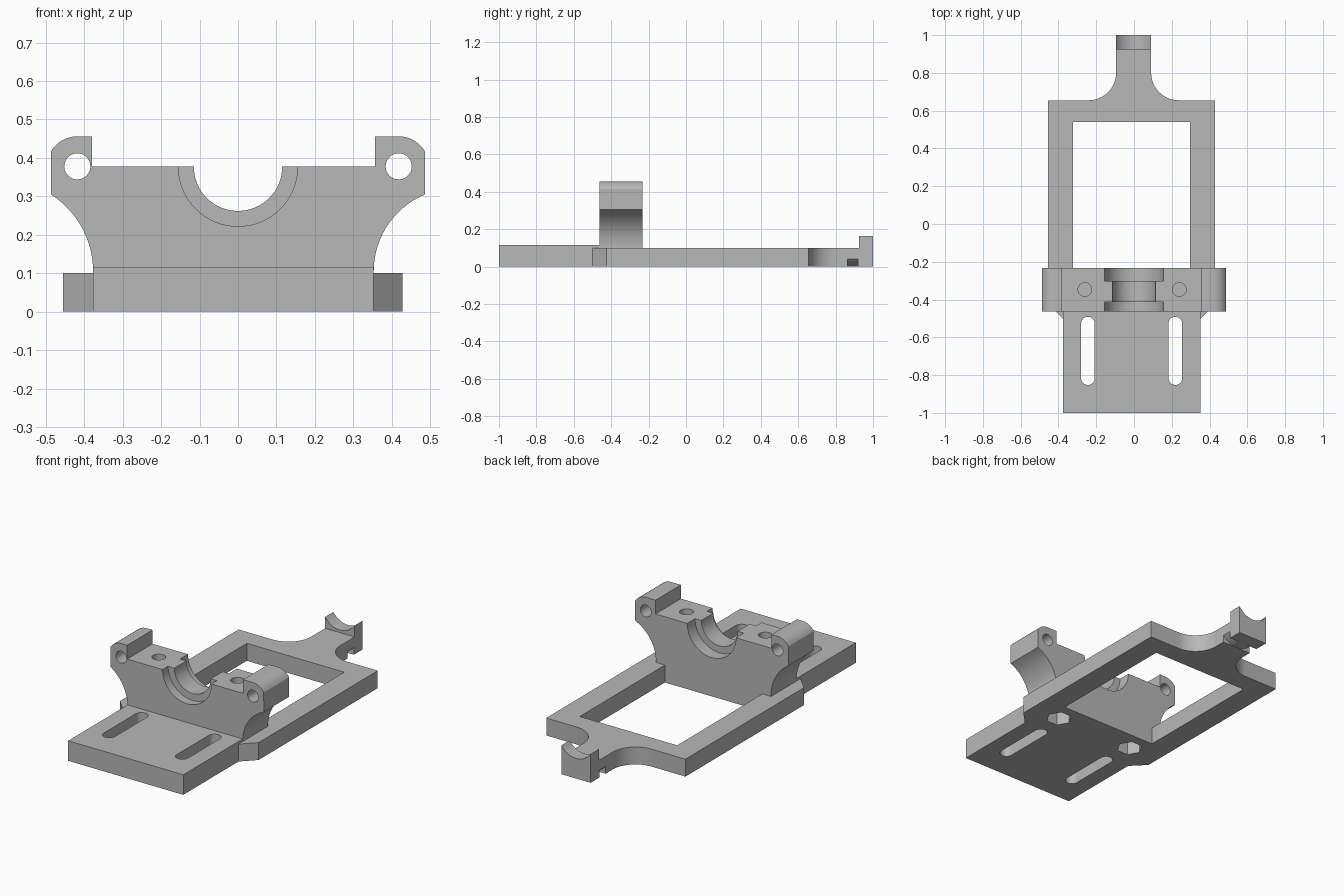
import bpy, bmesh
from math import sin, cos, pi, radians, atan2
from mathutils import Matrix, Vector

cube = bpy.data.objects.get("Cube")
if cube:
    bpy.data.objects.remove(cube)

grey = bpy.data.materials.new("plain_grey")
grey.use_nodes = True
grey.diffuse_color = (0.48, 0.48, 0.48, 1)
grey.node_tree.nodes["Principled BSDF"].inputs["Base Color"].default_value = (0.48, 0.48, 0.48, 1)


def arc(cx, cy, r, a0, a1, n=20):
    """Points on an arc, angles in degrees."""
    steps = [radians(a0 + (a1 - a0) * i / n) for i in range(n + 1)]
    return [(cx + r * cos(a), cy + r * sin(a)) for a in steps]


def prism(name, outline, lo, hi, axis="z"):
    """Extrude a flat outline along z (outline is x, y) or along y (outline is x, z)."""
    place = (lambda p: (p[0], p[1], lo)) if axis == "z" else (lambda p: (p[0], lo, p[1]))
    step = Vector((0, 0, hi - lo)) if axis == "z" else Vector((0, hi - lo, 0))
    bm = bmesh.new()
    face = bm.faces.new([bm.verts.new(place(p)) for p in outline])
    top = bmesh.ops.extrude_face_region(bm, geom=[face])["geom"]
    bmesh.ops.translate(bm, vec=step, verts=[v for v in top if isinstance(v, bmesh.types.BMVert)])
    bmesh.ops.recalc_face_normals(bm, faces=bm.faces)
    mesh = bpy.data.meshes.new(name)
    bm.to_mesh(mesh)
    bm.free()
    obj = bpy.data.objects.new(name, mesh)
    mesh.materials.append(grey)
    bpy.context.collection.objects.link(obj)
    return obj


def box(x0, x1, y0, y1):
    return [(x0, y0), (x1, y0), (x1, y1), (x0, y1)]


def disc(x, y, r, n=64):
    return arc(x, y, r, 0, 360 - 360 / n, n - 1)


def carve(obj, cuts):
    """Subtract each (outline, lo, hi, axis) prism, then smooth the curved walls."""
    cutters = []
    for cut in cuts:
        cutter = prism("cutter", *cut)
        cutter.hide_render = True
        mod = obj.modifiers.new("cut", "BOOLEAN")
        mod.operation, mod.solver, mod.object = "DIFFERENCE", "EXACT", cutter
        cutters.append(cutter)
    bpy.context.view_layer.update()
    baked = bpy.data.meshes.new_from_object(obj.evaluated_get(bpy.context.evaluated_depsgraph_get()))
    obj.modifiers.clear()
    obj.data = baked
    for cutter in cutters:
        bpy.data.objects.remove(cutter)
    bpy.ops.object.select_all(action="DESELECT")
    obj.select_set(True)
    bpy.context.view_layer.objects.active = obj
    bpy.ops.object.shade_smooth_by_angle(angle=radians(30))


# Shared dimensions
PL, PR = -0.377, 0.353          # plate sides
FL, FR = -0.455, 0.428          # frame sides
NL, NR = -0.095, 0.091          # neck sides
FRONT, BACK = -0.462, -0.232    # bearing block front and back
DECK, TAIL, FILLET = 0.10, 0.925, 0.145
SCREWS = (-0.26, 0.24)

# Slotted plate
plate = prism("slotted_plate", box(PL, PR, -1, FRONT), 0, 0.115)
slots = []
for x in (-0.244, 0.219):
    outline = arc(x, -0.527, 0.036, 0, 180) + arc(x, -0.816, 0.036, 180, 360)
    slots.append((outline, -0.1, 0.3, "z"))
carve(plate, slots)

# Frame with chamfered shoulders and a filleted neck
shoulder = 0.655
outline = [(PL, FRONT), (PR, FRONT), (PR, -0.5), (FR, -0.425), (FR, shoulder)]
outline += arc(NR + FILLET, shoulder + FILLET, FILLET, 270, 180)
outline += [(NR, TAIL), (NL, TAIL)]
outline += arc(NL - FILLET, shoulder + FILLET, FILLET, 0, -90)
outline += [(FL, shoulder), (FL, -0.42), (PL, -0.5)]
frame = prism("base_frame", outline, 0, DECK)
frame_cuts = [(box(-0.322, 0.296, BACK, 0.54), -0.1, 0.3, "z")]
# Hexagonal nut pockets
for x in SCREWS:
    frame_cuts.append((disc(x, -0.347, 0.07, 6), -0.1, 0.3, "z"))
# Curved strap groove under each side of the neck
mid, r = (NL + NR) / 2, 0.127
groove = arc(mid, r + 0.001, r, 270, 325)
frame_cuts.append((groove + [(mid + 0.15, groove[-1][1]), (mid + 0.15, -0.05), (mid, -0.05)], 0.864, 0.92, "y"))
mirrored = [(2 * mid - x, z) for x, z in groove]
frame_cuts.append((mirrored + [(mid - 0.15, groove[-1][1]), (mid - 0.15, -0.05), (mid, -0.05)], 0.864, 0.92, "y"))
carve(frame, frame_cuts)

# Bearing block with flared sides and rounded lugs
SIDE, AXIS, TOP, FLARE = 0.487, 0.377, 0.456, 0.305


def block_side(foot):
    """Half profile on the +x side, from the foot up to the inner lug corner."""
    dx, dz = SIDE - foot, FLARE - 0.105
    rad = (dx * dx + dz * dz) / (2 * dx)
    end = 180 - math_deg(atan2(dz, rad - dx))
    pts = [(foot, DECK)] + arc(foot + rad, 0.105, rad, 180, end)
    lug = TOP - AXIS
    start = math_deg(atan2(0.039, SIDE - 0.418))
    pts += arc(0.418, AXIS, lug, start, 90, 12)
    return pts + [(foot + 0.003, TOP), (foot + 0.003, AXIS)]


def math_deg(a):
    return a * 180 / pi


left = block_side(PR)
right = [(-x, z) for x, z in reversed(block_side(-PL))]
block = prism("bearing_block", left + right, FRONT, BACK, "y")
block_cuts = [(disc(0, AXIS, 0.115), -0.6, 0, "y"),
              (disc(0, AXIS, 0.155), -0.6, -0.412, "y"),
              (disc(0, AXIS, 0.155), -0.303, 0, "y")]
for x in (-0.418, 0.418):
    block_cuts.append((disc(x, AXIS + 0.001, 0.034, 40), -0.6, 0, "y"))
for x in SCREWS:
    block_cuts.append((disc(x, -0.347, 0.036, 40), 0.11, 0.6, "z"))
carve(block, block_cuts)

# Tail post with a cradle in its top
saddle = arc(mid, 0.225, 0.11, 327, 213)
post = prism("tail_post", [(NL, 0), (NR, 0), (NR, 0.165)] + saddle[1:-1] + [(NL, 0.165)], TAIL, 1, "y")
carve(post, [])
